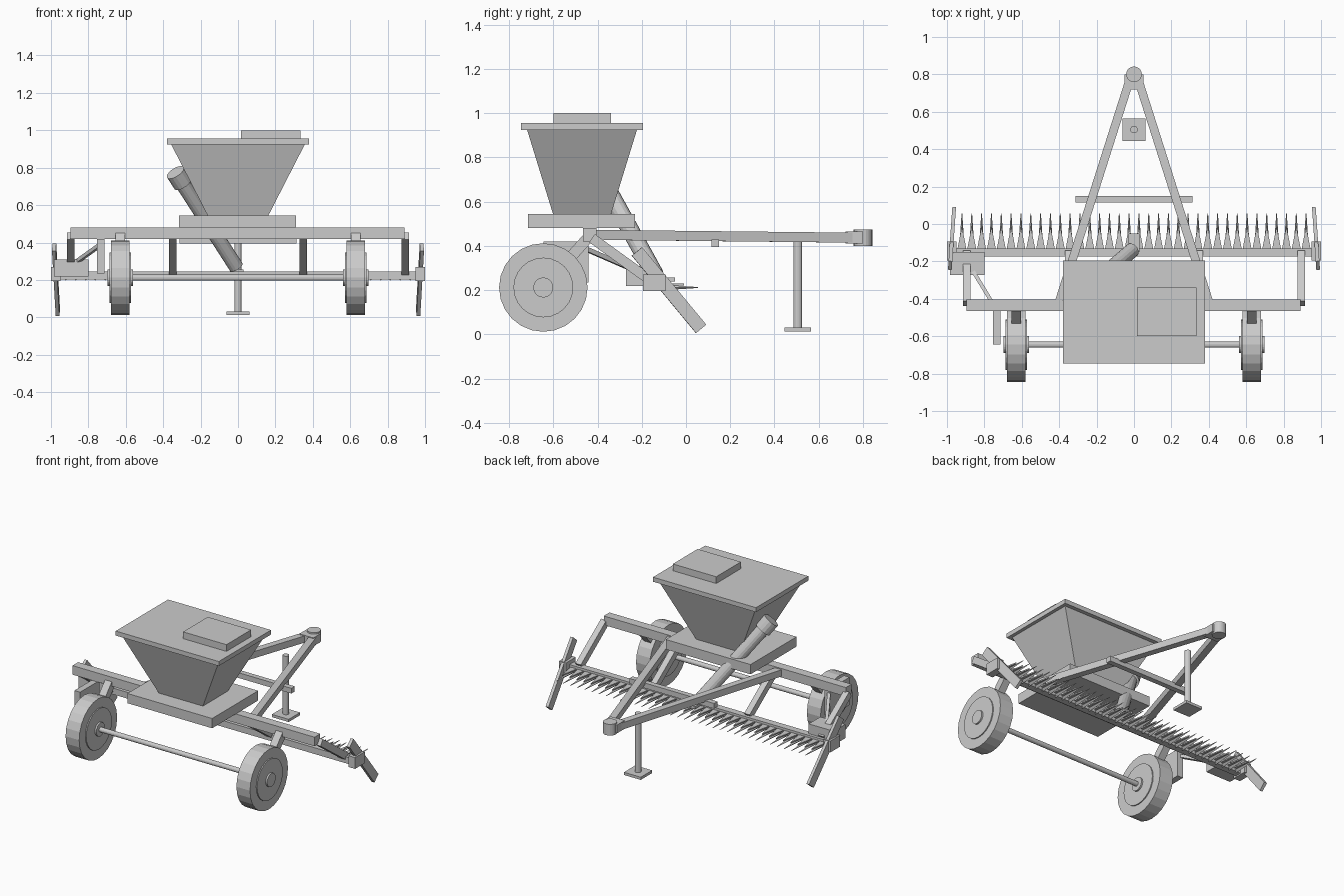
import bpy, bmesh
from mathutils import Vector, Matrix

if "Cube" in bpy.data.objects:
    bpy.data.objects.remove(bpy.data.objects["Cube"], do_unlink=True)

GREY = (0.6, 0.6, 0.6, 1)
mat = bpy.data.materials.new("light grey metal")
mat.use_nodes = True
mat.diffuse_color = GREY
mat.node_tree.nodes["Principled BSDF"].inputs["Base Color"].default_value = GREY


def finish(name, bm):
    bmesh.ops.recalc_face_normals(bm, faces=bm.faces)
    mesh = bpy.data.meshes.new(name)
    bm.to_mesh(mesh)
    bm.free()
    mesh.materials.append(mat)
    obj = bpy.data.objects.new(name, mesh)
    bpy.context.collection.objects.link(obj)
    return obj


def box(name, x, y, z):
    """Box from three (min, max) ranges."""
    bm = bmesh.new()
    size = [b - a for a, b in (x, y, z)]
    mid = [(a + b) / 2 for a, b in (x, y, z)]
    bmesh.ops.create_cube(bm, size=1, matrix=Matrix.Translation(mid) @ Matrix.Diagonal((*size, 1)))
    return finish(name, bm)


def frame(a, b):
    """Matrix whose z axis runs from a to b, with its x axis kept level."""
    a, b = Vector(a), Vector(b)
    d = (b - a).normalized()
    side = d.cross(Vector((0, 0, 1)))
    side = side.normalized() if side.length > 1e-4 else Vector((1, 0, 0))
    rot = Matrix((side, d.cross(side), d)).transposed().to_4x4()
    return Matrix.Translation((a + b) / 2) @ rot, (b - a).length


def beam(name, a, b, wide, high):
    m, length = frame(a, b)
    bm = bmesh.new()
    bmesh.ops.create_cube(bm, size=1, matrix=m @ Matrix.Diagonal((wide, high, length, 1)))
    return finish(name, bm)


def rod(name, a, b, r, sides=16, tip=None):
    m, length = frame(a, b)
    bm = bmesh.new()
    bmesh.ops.create_cone(bm, cap_ends=True, segments=sides, radius1=r,
                          radius2=r if tip is None else tip, depth=length, matrix=m)
    return finish(name, bm)


# Hopper: tapered bin, lid, hatch and base tray
bm = bmesh.new()
rings = []
for hx, y0, y1, z in ((0.16, -0.6, -0.34, 0.54), (0.36, -0.72, -0.22, 0.93)):
    rings.append([bm.verts.new(p) for p in
                  ((-hx, y0, z), (hx, y0, z), (hx, y1, z), (-hx, y1, z))])
    bm.faces.new(rings[-1])
for i in range(4):
    j = (i + 1) % 4
    bm.faces.new((rings[0][i], rings[0][j], rings[1][j], rings[1][i]))
finish("hopper_bin", bm)
box("hopper_lid", (-0.38, 0.38), (-0.745, -0.195), (0.925, 0.955))
box("hopper_hatch", (0.015, 0.335), (-0.6, -0.34), (0.955, 1.0))
box("hopper_base", (-0.315, 0.31), (-0.715, -0.23), (0.48, 0.545))

# Auger tube beside the hopper
top, low = Vector((-0.335, -0.42, 0.775)), Vector((-0.01, -0.14, 0.27))
rod("auger_tube", low, top, 0.04)
rod("auger_cap", top.lerp(low, 0.12), top, 0.053)

# Main cross beam, tow frame and hitch
box("main_beam", (-0.895, 0.89), (-0.465, -0.405), (0.42, 0.48))
box("tow_cross_bar", (-0.313, 0.313), (0.115, 0.15), (0.395, 0.43))
box("hitch_block", (-0.052, 0.052), (0.72, 0.8), (0.41, 0.465))
rod("hitch_eye", (0, 0.8, 0.4), (0, 0.8, 0.475), 0.042, 20)

# Parking stand
rod("stand_pole", (0, 0.505, 0.03), (0, 0.505, 0.42), 0.02)
box("stand_foot", (-0.062, 0.062), (0.445, 0.565), (0.012, 0.03))

# Paired parts
AY, AZ = -0.645, 0.212
for side, s in (("right", -1), ("left", 1)):
    beam(side + "_tow_bar", (s * 0.405, -0.43, 0.45), (s * 0.02, 0.78, 0.437), 0.045, 0.045)
    # wheel with rim disc, hub and mounting arm
    for part, r, half in (("tyre", 0.2, 0.05), ("rim", 0.135, 0.057), ("hub", 0.045, 0.068)):
        rod(f"{side}_{part}", (s * 0.63 - half, AY, AZ), (s * 0.63 + half, AY, AZ), r, 24)
    beam(side + "_wheel_arm", (s * 0.63, -0.44, 0.44), (s * 0.63, AY, AZ), 0.05, 0.05)
    # arms carrying the cutter bar
    for part, x in (("inner", 0.35), ("outer", 0.895)):
        beam(f"{side}_{part}_cutter_arm", (s * x, -0.425, 0.435), (s * x, -0.155, 0.24), 0.04, 0.045)
    # crop divider board and its shoe
    beam(side + "_divider", (s * 0.983, -0.222, 0.375), (s * 0.963, 0.068, 0.025), 0.02, 0.06)
    box(side + "_shoe", sorted((s * 0.95, s * 1.0)), (-0.195, -0.093), (0.195, 0.27))
rod("axle", (-0.6, AY, AZ), (0.6, AY, AZ), 0.016)

# Cutter bar with guard spikes and triangular blades
box("cutter_bar", (-0.96, 0.96), (-0.175, -0.13), (0.203, 0.245))
box("knife_head", (-0.03, 0.03), (-0.15, -0.05), (0.24, 0.257))
COUNT = 36
for i in range(COUNT):
    x = -0.92 + 1.84 * i / (COUNT - 1)
    rod("guard_spike", (x, -0.14, 0.212), (x, 0.055, 0.212), 0.015, 4, 0.002)
    bm = bmesh.new()
    tri = bm.faces.new([bm.verts.new(p) for p in
                        ((x - 0.024, -0.135, 0.222), (x + 0.024, -0.135, 0.222), (x, -0.01, 0.222))])
    out = bmesh.ops.extrude_face_region(bm, geom=[tri])["geom"]
    bmesh.ops.translate(bm, vec=(0, 0, 0.008), verts=[v for v in out if isinstance(v, bmesh.types.BMVert)])
    finish("knife_blade", bm)

# Knife drive: gearbox, guard panel and pitman rod
box("drive_gearbox", (-0.985, -0.8), (-0.272, -0.15), (0.218, 0.31))
box("drive_panel", (-0.755, -0.713), (-0.645, -0.44), (0.235, 0.42))
beam("pitman_rod", (-0.88, -0.22, 0.285), (-0.74, -0.45, 0.385), 0.02, 0.02)
